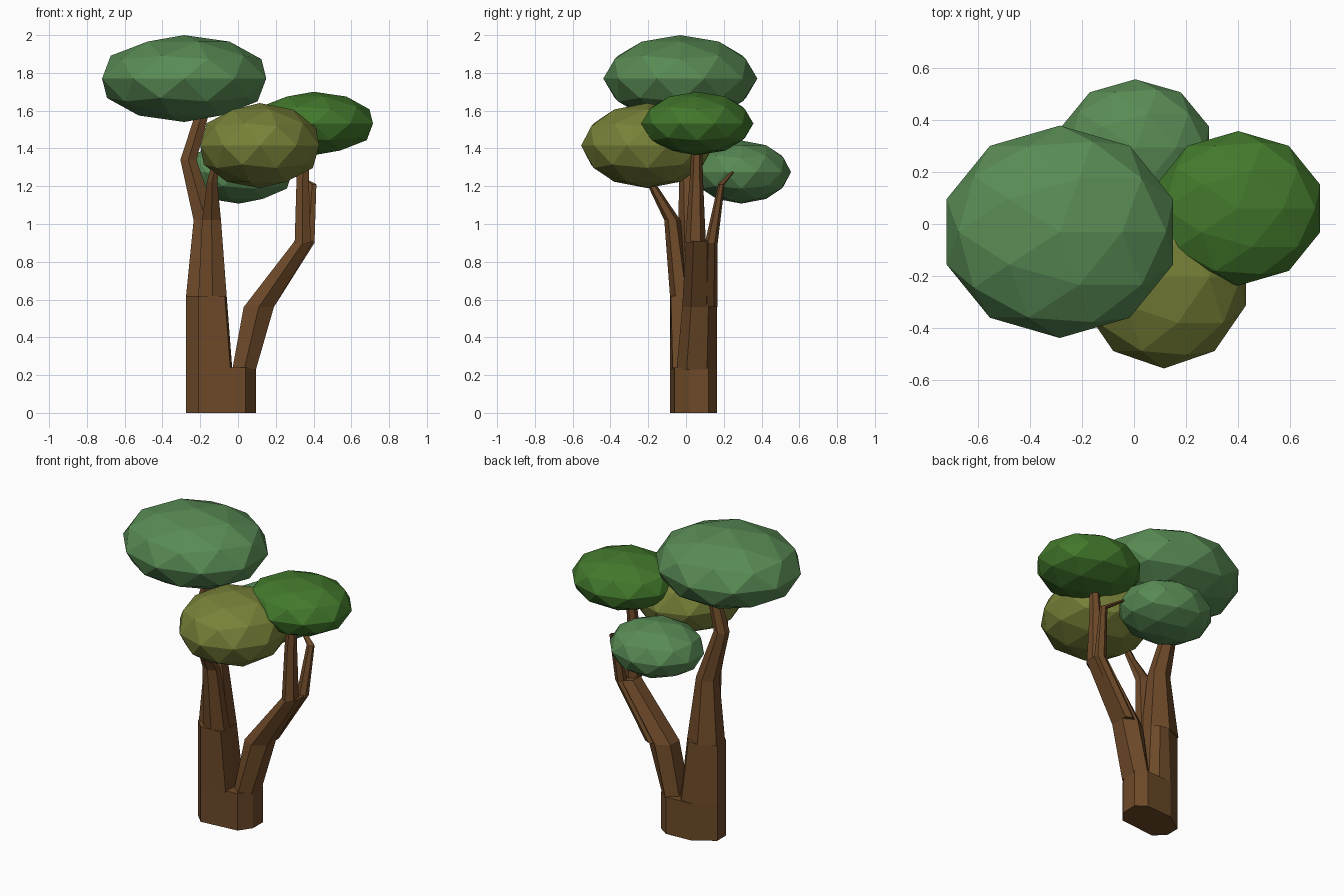
import bpy, bmesh, math

if "Cube" in bpy.data.objects:
    bpy.data.objects.remove(bpy.data.objects["Cube"])


def material(name, rgb):
    m = bpy.data.materials.new(name)
    m.diffuse_color = (*rgb, 1)
    m.use_nodes = True
    m.node_tree.nodes["Principled BSDF"].inputs["Base Color"].default_value = m.diffuse_color
    return m


BARK = material("bark", (0.155, 0.068, 0.022))
SAGE = material("sage_green", (0.10, 0.26, 0.09))
DARK = material("dark_green", (0.055, 0.19, 0.025))
OLIVE = material("olive_green", (0.19, 0.22, 0.04))


def finish(name, bm, mat):
    bmesh.ops.recalc_face_normals(bm, faces=bm.faces[:])
    mesh = bpy.data.meshes.new(name)
    bm.to_mesh(mesh)
    bm.free()
    mesh.materials.append(mat)
    ob = bpy.data.objects.new(name, mesh)
    bpy.context.collection.objects.link(ob)


def loft(name, rings):
    """Skin a closed tube through rings of points."""
    bm = bmesh.new()
    loops = [[bm.verts.new(p) for p in ring] for ring in rings]
    n = len(loops[0])
    for a, b in zip(loops, loops[1:]):
        for i in range(n):
            j = (i + 1) % n
            bm.faces.new((a[i], a[j], b[j], b[i]))
    bm.faces.new(loops[0])
    bm.faces.new(loops[-1])
    finish(name, bm, BARK)


def limb(name, sections):
    """Six-sided limb; each section is x0, x1, y0, y1, z."""
    rings = []
    for x0, x1, y0, y1, z in sections:
        rx, ry = (x1 - x0) / 2 / math.cos(math.pi / 6), (y1 - y0) / 2
        angles = [math.radians(30 + 60 * i) for i in range(6)]
        rings.append([((x0 + x1) / 2 + rx * math.cos(a),
                       (y0 + y1) / 2 + ry * math.sin(a), z) for a in angles])
    loft(name, rings)


def crown(name, centre, radii, mat):
    bm = bmesh.new()
    bmesh.ops.create_icosphere(bm, subdivisions=2, radius=1)
    bmesh.ops.scale(bm, vec=radii, verts=bm.verts[:])
    bmesh.ops.translate(bm, vec=centre, verts=bm.verts[:])
    finish(name, bm, mat)


# Trunk base, shared by both stems
base = [(-0.275, -0.02), (-0.21, -0.085), (0.04, -0.06), (0.095, 0.02),
        (0.095, 0.12), (0.03, 0.165), (-0.15, 0.155), (-0.275, 0.07)]
loft("trunk_base", [[(x, y, z) for x, y in base] for z in (0, 0.24)])

# Left stem up to the tall crown
left = [(-0.275, -0.02), (-0.21, -0.085), (-0.04, -0.07), (-0.03, 0.03),
        (-0.03, 0.10), (-0.07, 0.15), (-0.15, 0.155), (-0.275, 0.07)]
bend = [(-0.275, -0.02), (-0.21, -0.085), (-0.07, -0.08), (-0.06, 0.0),
        (-0.065, 0.08), (-0.10, 0.12), (-0.16, 0.125), (-0.275, 0.07)]
loft("left_stem", [[(x, y, 0.23) for x, y in left],
                   [(x, y, 0.62) for x, y in bend]])
limb("left_branch", [(-0.275, -0.065, -0.055, 0.125, 0.62),
                     (-0.235, -0.11, -0.04, 0.085, 1.02),
                     (-0.305, -0.22, -0.035, 0.05, 1.34),
                     (-0.22, -0.15, -0.035, 0.03, 1.60)])
limb("front_branch", [(-0.21, -0.06, -0.085, 0.03, 0.62),
                      (-0.19, -0.09, -0.115, -0.03, 1.02),
                      (-0.165, -0.11, -0.21, -0.165, 1.22),
                      (-0.13, -0.09, -0.255, -0.22, 1.36)])

# Right stem leaning outward, then forking
limb("right_stem", [(-0.03, 0.095, -0.05, 0.165, 0.23),
                    (0.03, 0.19, -0.02, 0.165, 0.56),
                    (0.30, 0.40, 0.0, 0.16, 0.91)])
limb("right_branch", [(0.30, 0.385, -0.005, 0.105, 0.90),
                      (0.31, 0.375, 0.02, 0.09, 1.24),
                      (0.33, 0.38, 0.03, 0.085, 1.42)])
limb("back_twig", [(0.11, 0.19, 0.09, 0.168, 0.56),
                   (0.34, 0.405, 0.10, 0.168, 0.90),
                   (0.37, 0.415, 0.17, 0.205, 1.21),
                   (0.23, 0.245, 0.262, 0.275, 1.30)])

# Leaf crowns
crown("tall_crown", (-0.285, -0.03, 1.77), (0.457, 0.408, 0.23), SAGE)
crown("front_crown", (0.115, -0.205, 1.415), (0.331, 0.35, 0.225), OLIVE)
crown("right_crown", (0.40, 0.06, 1.532), (0.331, 0.297, 0.168), DARK)
crown("back_crown", (0.005, 0.293, 1.275), (0.298, 0.263, 0.167), SAGE)
